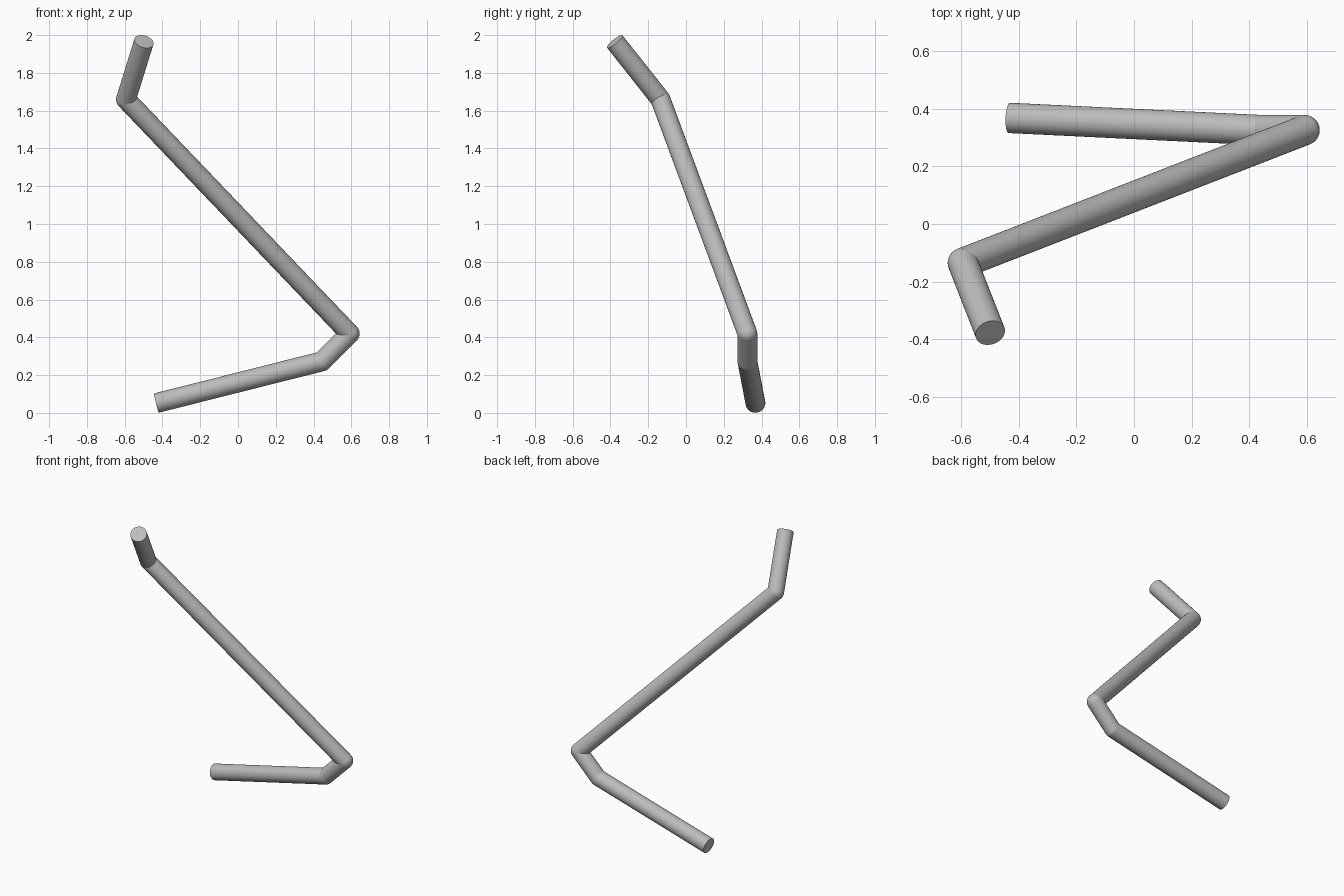
import bpy
import bmesh
from mathutils import Vector, Matrix

cube = bpy.data.objects.get("Cube")
if cube:
    bpy.data.objects.remove(cube, do_unlink=True)

RADIUS = 0.0525
SIDES = 48

grey = bpy.data.materials.new("pipe_grey")
grey.use_nodes = True
colour = (0.5, 0.5, 0.5, 1.0)
grey.diffuse_color = colour
grey.node_tree.nodes["Principled BSDF"].inputs["Base Color"].default_value = colour


def finish(bm, name):
    """Turn a bmesh into a smooth-shaded object with crisp end rims."""
    mesh = bpy.data.meshes.new(name)
    bm.to_mesh(mesh)
    bm.free()
    mesh.materials.append(grey)
    obj = bpy.data.objects.new(name, mesh)
    bpy.context.collection.objects.link(obj)
    bpy.ops.object.select_all(action='DESELECT')
    obj.select_set(True)
    bpy.context.view_layer.objects.active = obj
    bpy.ops.object.shade_smooth_by_angle()


def add_pipe(name, start, end):
    axis = end - start
    place = Matrix.Translation((start + end) / 2) @ axis.to_track_quat('Z', 'Y').to_matrix().to_4x4()
    bm = bmesh.new()
    bmesh.ops.create_cone(bm, cap_ends=True, segments=SIDES, radius1=RADIUS,
                          radius2=RADIUS, depth=axis.length, matrix=place)
    finish(bm, name)


def add_elbow(name, centre, axis):
    place = Matrix.Translation(centre) @ axis.to_track_quat('Z', 'Y').to_matrix().to_4x4()
    bm = bmesh.new()
    bmesh.ops.create_uvsphere(bm, u_segments=SIDES, v_segments=24, radius=RADIUS, matrix=place)
    finish(bm, name)


# Centre line of the bent pipe, from the foot to the raised tip
path = [Vector(p) for p in (
    (-0.432, 0.3675, 0.052),
    (0.445, 0.325, 0.273),
    (0.591, 0.325, 0.42),
    (-0.593, -0.135, 1.66),
    (-0.498, -0.377, 1.966),
)]

# Straight runs
runs = ("foot_pipe", "short_link_pipe", "long_diagonal_pipe", "tip_pipe")
for name, start, end in zip(runs, path, path[1:]):
    add_pipe(name, start, end)

# Rounded elbows at the bends
elbows = ("foot_elbow", "lower_elbow", "upper_elbow")
for i, name in enumerate(elbows, 1):
    add_elbow(name, path[i], path[i + 1] - path[i])
